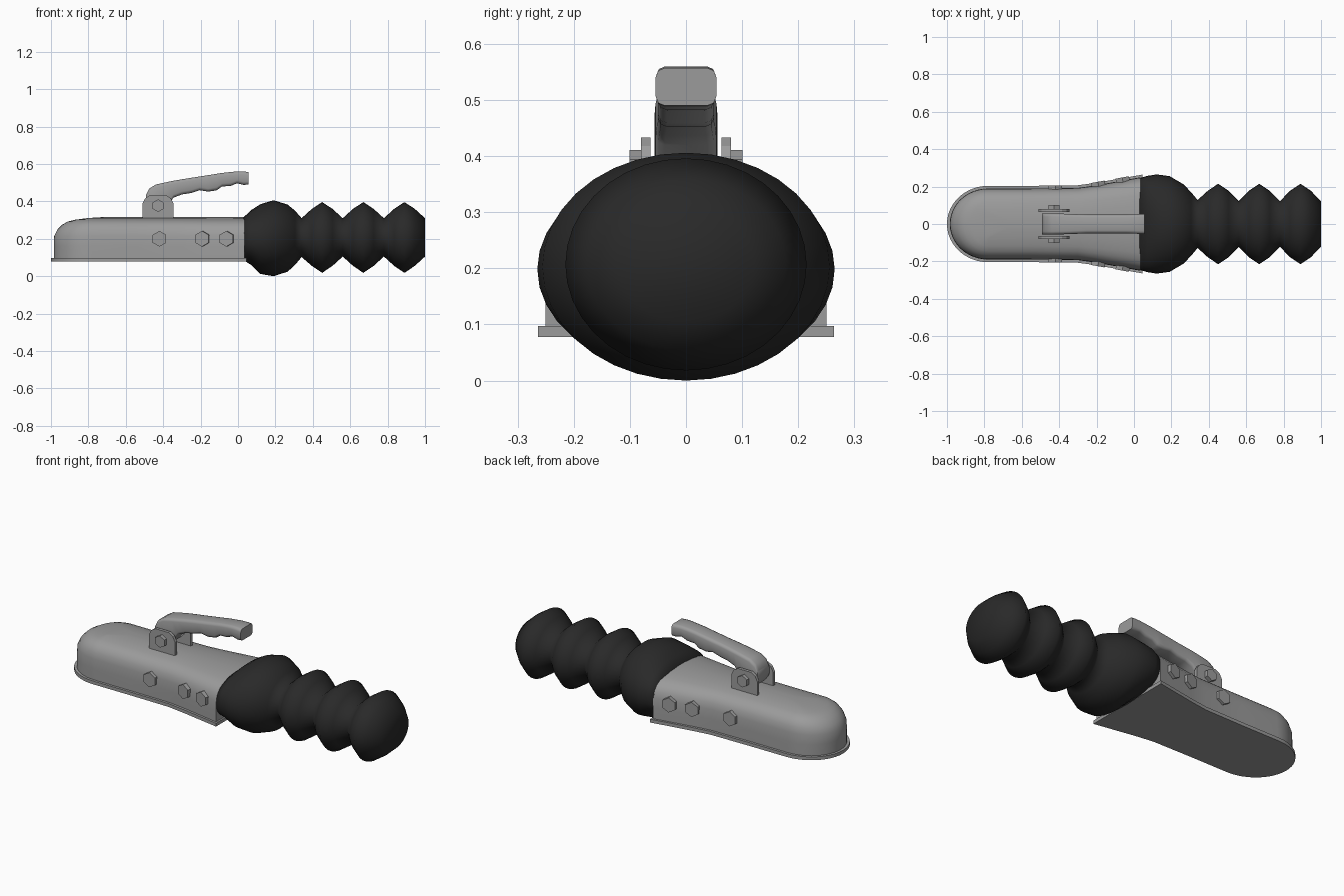
import bpy, bmesh, math
from mathutils import Matrix, Vector

if "Cube" in bpy.data.objects:
    bpy.data.objects.remove(bpy.data.objects["Cube"])


def material(name, v):
    m = bpy.data.materials.new(name)
    m.diffuse_color = (v, v, v, 1)
    m.use_nodes = True
    m.node_tree.nodes["Principled BSDF"].inputs["Base Color"].default_value = m.diffuse_color
    return m


STEEL = material("grey steel", 0.33)
RUBBER = material("black rubber", 0.022)


def finish(name, bm, mat, angle=35):
    bmesh.ops.recalc_face_normals(bm, faces=bm.faces)
    me = bpy.data.meshes.new(name)
    bm.to_mesh(me)
    bm.free()
    me.materials.append(mat)
    ob = bpy.data.objects.new(name, me)
    bpy.context.collection.objects.link(ob)
    bpy.ops.object.select_all(action='DESELECT')
    ob.select_set(True)
    bpy.context.view_layer.objects.active = ob
    if angle is None:
        bpy.ops.object.shade_smooth()
    elif angle:
        bpy.ops.object.shade_smooth_by_angle(angle=math.radians(angle))
    return ob


def loft(name, rings, mat, angle=35):
    """Skin closed rings with equal point counts and cap both ends."""
    bm = bmesh.new()
    vs = [[bm.verts.new(p) for p in r] for r in rings]
    n = len(vs[0])
    for a, b in zip(vs, vs[1:]):
        for i in range(n):
            j = (i + 1) % n
            bm.faces.new((a[i], a[j], b[j], b[i]))
    bm.faces.new(vs[0])
    bm.faces.new(vs[-1])
    return finish(name, bm, mat, angle)


def outline(z, nose, f, back, grow=0.0):
    """Plan of the housing: round nose, straight sides, flared rear."""
    half = []
    c = -0.78
    for i in range(13):
        t = math.pi / 2 * i / 12
        half.append((c + (nose - c) * math.cos(t) if nose < c else nose + 0.05 * (1 - math.cos(t)),
                     (0.19 + grow) * f * math.sin(t)))
    half += [(-0.55, (0.19 + grow) * f), (-0.3, (0.193 + grow) * f),
             (-0.2, (0.207 + grow) * f), (back, (0.25 + grow) * f)]
    return [(x, y, z) for x, y in half] + [(x, -y, z) for x, y in half[:0:-1]]


# housing: stacked plan outlines shrinking toward the arched top
layers = [(0.085, -0.985, 1), (0.16, -0.985, 1), (0.215, -0.983, 0.99), (0.25, -0.965, 0.95),
          (0.275, -0.94, 0.87), (0.292, -0.91, 0.76), (0.302, -0.87, 0.62),
          (0.311, -0.80, 0.4), (0.316, -0.72, 0.12)]
loft("coupler_housing", [outline(z, n, f, 0.035) for z, n, f in layers], STEEL, 40)

# bottom flange
loft("bottom_flange", [outline(z, -1.0, 1, 0.045, 0.014) for z in (0.078, 0.097)], STEEL)

# rubber bellows: x, half width, z top, z bottom, squareness
prof = [(0.03, 0.245, 0.315, 0.085, 2.6), (0.07, 0.257, 0.353, 0.06, 2.3),
        (0.12, 0.265, 0.385, 0.012, 2), (0.19, 0.256, 0.406, 0.0, 2),
        (0.265, 0.212, 0.383, 0.024, 2), (0.305, 0.17, 0.35, 0.06, 2),
        (0.34, 0.128, 0.31, 0.102, 2)]
for k in range(3):
    x = 0.34 + 0.22 * k
    prof += [(x + 0.055, 0.178, 0.36, 0.055, 2), (x + 0.11, 0.215, 0.396, 0.018, 2),
             (x + 0.165, 0.178, 0.36, 0.055, 2), (x + 0.22, 0.122, 0.31, 0.105, 2)]


def oval(x, w, top, bot, p, n=36):
    pts = []
    for i in range(n):
        c, s = math.cos(2 * math.pi * i / n), math.sin(2 * math.pi * i / n)
        y = math.copysign(abs(c) ** (2 / p), c) * w
        z = math.copysign(abs(s) ** (2 / p), s) * (top - bot) / 2
        pts.append((x, y, (top + bot) / 2 + z))
    return pts


loft("rubber_bellows", [oval(*r) for r in prof], RUBBER, None)

# lever handle: x, z top, z bottom, half width
grip = [(-0.492, 0.435, 0.37, 0.055), (-0.475, 0.468, 0.345, 0.056), (-0.44, 0.49, 0.33, 0.056),
        (-0.38, 0.503, 0.37, 0.055), (-0.345, 0.51, 0.42, 0.054), (-0.30, 0.518, 0.437, 0.052),
        (-0.25, 0.526, 0.445, 0.05), (-0.205, 0.533, 0.46, 0.05), (-0.16, 0.54, 0.452, 0.05),
        (-0.115, 0.547, 0.459, 0.05), (-0.085, 0.552, 0.48, 0.05), (-0.04, 0.557, 0.482, 0.05),
        (-0.005, 0.56, 0.497, 0.051), (0.03, 0.56, 0.488, 0.053), (0.055, 0.557, 0.49, 0.054)]


def block(x, top, bot, w, r=0.016):
    pts = []
    for sy, sz, a0 in ((1, 1, 0), (-1, 1, 90), (-1, -1, 180), (1, -1, 270)):
        cz = top - r if sz > 0 else bot + r
        for a in (0, 45, 90):
            t = math.radians(a0 + a)
            pts.append((x, sy * (w - r) + r * math.cos(t), cz + r * math.sin(t)))
    return pts


loft("lever_handle", [block(*g) for g in grip], STEEL, 50)

# bracket plates either side of the lever
plate = [(-0.51, 0.295), (-0.51, 0.39), (-0.495, 0.418), (-0.47, 0.433),
         (-0.385, 0.433), (-0.36, 0.418), (-0.345, 0.39), (-0.345, 0.295)]
for side, s in (("left", 1), ("right", -1)):
    loft(side + "_bracket", [[(x, s * y, z) for x, z in plate] for y in (0.063, 0.08)], STEEL, 0)


def hex_bolt(name, x, y, z, r, depth, turn):
    """Hexagon head lying on a side wall, bevelled at the rim."""
    bm = bmesh.new()
    bmesh.ops.create_cone(bm, cap_ends=True, segments=6, radius1=r, radius2=r, depth=depth)
    side = 1 if y > 0 else -1
    m = (Matrix.Translation(Vector((x, y, z))) @ Matrix.Rotation(side * turn, 4, 'Z')
         @ Matrix.Rotation(math.pi / 2, 4, 'X'))
    bmesh.ops.transform(bm, matrix=m, verts=bm.verts)
    finish(name, bm, STEEL, 0)


# hexagon bolts on both sides
for s, side in ((1, "left"), (-1, "right")):
    for i, (x, y, t) in enumerate(((-0.42, 0.19, 0), (-0.19, 0.209, 0.18), (-0.06, 0.232, 0.18))):
        hex_bolt(f"{side}_body_bolt_{i + 1}", x, s * y, 0.2, 0.042, 0.034, t)
    hex_bolt(f"{side}_pivot_bolt", -0.427, s * 0.088, 0.377, 0.034, 0.026, 0)
